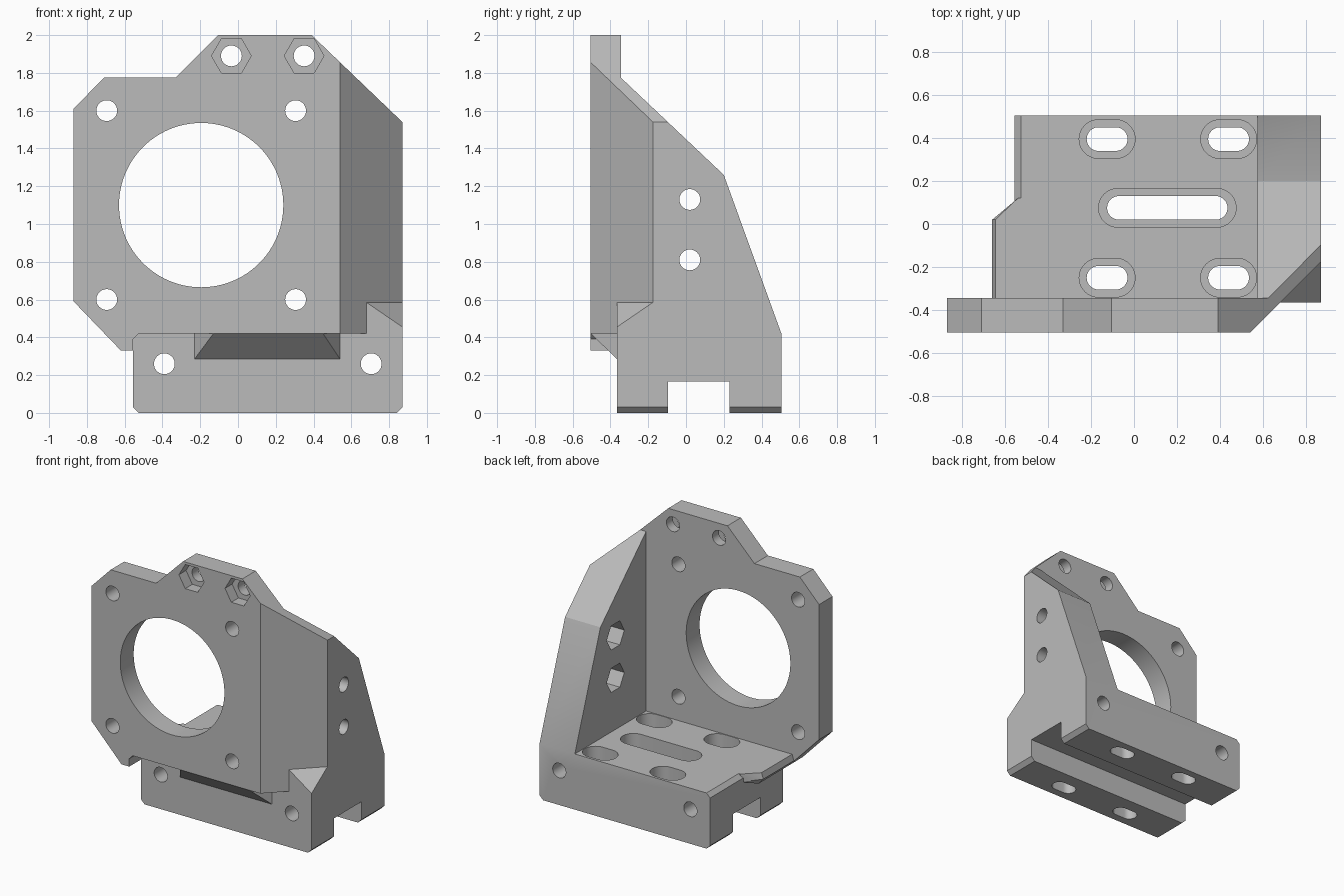
import bpy, bmesh, math
from mathutils import Vector

cube = bpy.data.objects.get("Cube")
if cube:
    bpy.data.objects.remove(cube)

grey = bpy.data.materials.new("light_grey")
grey.use_nodes = True
grey.diffuse_color = (0.5, 0.5, 0.5, 1)
grey.node_tree.nodes["Principled BSDF"].inputs["Base Color"].default_value = (0.5, 0.5, 0.5, 1)


def finish(name, bm):
    bmesh.ops.recalc_face_normals(bm, faces=bm.faces[:])
    mesh = bpy.data.meshes.new(name)
    bm.to_mesh(mesh)
    bm.free()
    mesh.materials.append(grey)
    obj = bpy.data.objects.new(name, mesh)
    bpy.context.collection.objects.link(obj)
    return obj


def prism(name, axis, outline, start, end):
    """Extrude a 2D outline along an axis; it lists the other two axes in order."""
    bm = bmesh.new()

    def place(p, d):
        c = list(p)
        c.insert("xyz".index(axis), d)
        return bm.verts.new(c)
    face = bm.faces.new([place(p, start) for p in outline])
    move = Vector([(end - start) * (a == axis) for a in "xyz"])
    grown = bmesh.ops.extrude_face_region(bm, geom=[face])["geom"]
    bmesh.ops.translate(bm, vec=move, verts=[g for g in grown if isinstance(g, bmesh.types.BMVert)])
    return finish(name, bm)


def hull(name, points):
    bm = bmesh.new()
    for p in points:
        bm.verts.new(p)
    bmesh.ops.convex_hull(bm, input=bm.verts[:])
    bmesh.ops.dissolve_limit(bm, angle_limit=0.01, verts=bm.verts[:], edges=bm.edges[:])
    return finish(name, bm)


def ring(u, v, r, n=48):
    return [(u + r * math.cos(math.tau * i / n), v + r * math.sin(math.tau * i / n)) for i in range(n)]


def slot(u, v, half, r, n=20):
    pts = []
    for i in range(2 * n + 2):
        side = 1 if i <= n else -1
        a = -math.pi / 2 + math.pi * (i - (side < 0)) / n
        pts.append((u + side * (half - r) + r * math.cos(a), v + r * math.sin(a)))
    return pts


def combine(target, other, operation):
    mod = target.modifiers.new("join", 'BOOLEAN')
    mod.operation, mod.solver, mod.object = operation, 'EXACT', other
    bpy.context.view_layer.objects.active = target
    bpy.ops.object.modifier_apply(modifier=mod.name)
    bpy.data.objects.remove(other)


def cut(target, *args):
    combine(target, prism("cutter", *args), 'DIFFERENCE')


# Upright motor plate
bracket = prism("motor_bracket", "y", [
    (-.87, .59), (-.87, 1.61), (-.71, 1.775), (-.33, 1.775), (-.105, 2), (.87, 2), (.87, .42),
    (-.525, .42), (-.555, .39), (-.555, .33), (-.62, .33)], -.505, -.345)

# Side wall, then its sloped shoulder and upright corner chamfer
wall = prism("side_wall", "x", [
    (-.505, .42), (-.505, 2), (-.345, 2), (-.345, 1.775), (.2, 1.26), (.505, .42)], .575, .87)
combine(bracket, wall, 'UNION')
cut(bracket, "y", [(.29, 2.096), (.39, 2), (.87, 1.54), (1, 1.415), (1, 2.2)], -.7, .7)
cut(bracket, "z", [(.44, -.605), (.54, -.505), (.87, -.175), (1, -.045), (1, -.605)], .3, 2.2)

# Base block with bevelled long edges
base = prism("base", "y", [
    (-.525, 0), (-.555, .03), (-.555, .39), (-.525, .42), (.87, .42), (.87, .03), (.84, 0)],
    -.365, .505)
combine(bracket, base, 'UNION')

# Corner block under the chamfer
corner = hull("corner_block", [
    (.68, -.365, .585), (.87, -.175, .585), (.72, -.2, .585), (.87, -.365, .455),
    (.68, -.365, .3), (.87, -.365, .3), (.87, -.175, .3), (.72, -.2, .3)])
combine(bracket, corner, 'UNION')

# Sloped support under the overhanging plate
wedge = hull("plate_support", [
    (-.23, -.365, .285), (.54, -.365, .285), (-.13, -.505, .42), (.45, -.505, .42),
    (-.23, -.365, .42), (.54, -.365, .42), (-.23, -.3, .285), (.54, -.3, .285),
    (-.23, -.3, .42), (.54, -.3, .42)])
combine(bracket, wedge, 'UNION')

# Gusset between the base's free end and the plate
section = [(-.645, .42), (-.66, .375), (-.62, .33), (-.5, .33), (-.5, .42)]
gusset = hull("gusset", [(x, y, z) for x, z in section for y in (-.4, .02)]
              + [(x, .12, z) for x in (-.54, -.5) for z in (.36, .42)])
# Keep the plate's front notch clear of the gusset
combine(gusset, prism("cutter", "y", [(-.555, .2), (-.555, .39), (-.525, .42), (-.4, .42), (-.4, .2)],
                      -.6, -.365), 'DIFFERENCE')
combine(bracket, gusset, 'UNION')

# Motor opening and its four screw holes
cut(bracket, "y", ring(-.195, 1.1, .435, 96), -.7, -.2)
for x in (-.695, .305):
    for z in (.6, 1.6):
        cut(bracket, "y", ring(x, z, .055), -.7, -.2)

# Upper holes with hexagonal nut pockets
for x in (-.035, .35):
    cut(bracket, "y", ring(x, 1.89, .055), -.7, -.2)
    cut(bracket, "y", ring(x, 1.89, .105, 6), -.7, -.42)

# Wall holes with nut pockets on the inner side
for z in (.81, 1.13):
    cut(bracket, "x", ring(.02, z, .055), .4, 1)
    cut(bracket, "x", ring(.02, z, .105, 6), .4, .72)

# Long holes running through the base from front to back
for x in (-.39, .705):
    cut(bracket, "y", ring(x, .26, .055), -.7, .7)

# Rail groove under the base
cut(bracket, "x", [(-.095, -.1), (-.095, .165), (.23, .165), (.23, -.1)], -1, 1)

# Counterbored mounting slots
slots = [(x, y, .095, .13) for x in (-.125, .44) for y in (-.25, .395)] + [(.155, .075, .28, .32)]
for x, y, inner, outer in slots:
    cut(bracket, "z", slot(x, y, inner, .055), -.1, .6)
    cut(bracket, "z", slot(x, y, outer, .09), .27, .6)

bpy.ops.object.select_all(action='DESELECT')
bracket.select_set(True)
bpy.context.view_layer.objects.active = bracket
bpy.ops.object.shade_smooth_by_angle(angle=math.radians(25))
